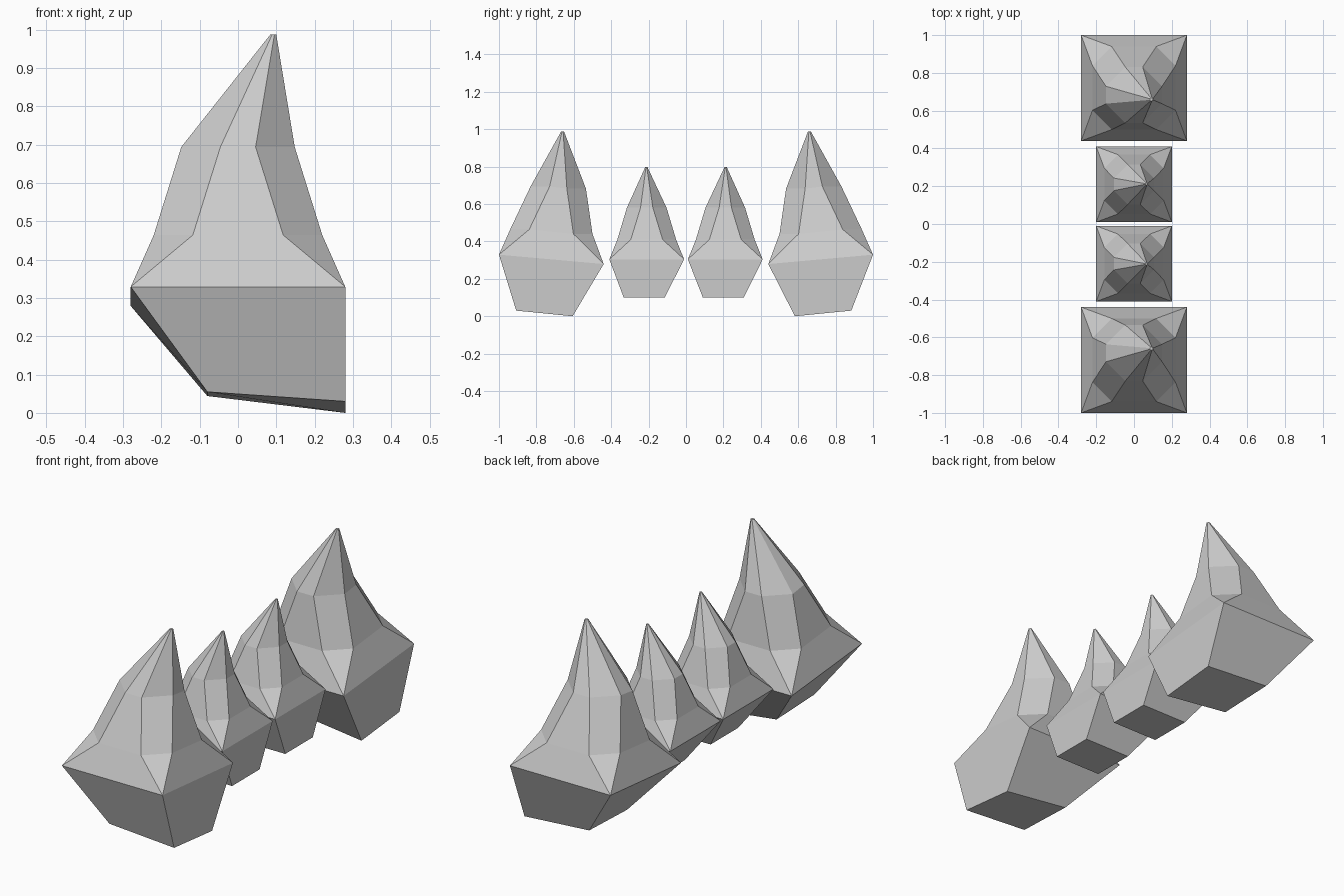
import bpy, bmesh

if "Cube" in bpy.data.objects:
    bpy.data.objects.remove(bpy.data.objects["Cube"])

ORDER = [(1, -1, 0), (1, 1, 0), (1, 1, 1), (-1, 1, 1),
         (-1, 1, 0), (-1, -1, 0), (-1, -1, 1), (1, -1, 1)]


def ring(side, cx, cy, wide, narrow, z, tilt=0):
    """Octagon with chamfered corners; y is measured outward from the centre."""
    pts = []
    for sx, sy, turned in ORDER:
        wx, wy = (narrow, wide) if turned else (wide, narrow)
        pts.append((cx + sx * wx, side * (cy + sy * wy), z + sy * tilt))
    return pts


def spike(name, side, base, rings):
    """Rectangular foot flaring to a square shoulder, then an eight-sided spike."""
    x0, x1, y0, y1, heights = base
    foot = []
    for sx, sy, _ in ORDER:
        foot.append((x1 if sx > 0 else x0, side * (y1 if sy > 0 else y0), heights[sx, sy]))
    bm = bmesh.new()
    loops = [[bm.verts.new(p) for p in pts]
             for pts in [foot] + [ring(side, *r) for r in rings]]
    for a, b in zip(loops, loops[1:]):
        for i in range(8):
            j = (i + 1) % 8
            bm.faces.new((a[i], a[j], b[j], b[i]))
    bm.faces.new(loops[0])
    bm.faces.new(loops[-1])
    # square corners are doubled octagon points: merge them
    bmesh.ops.remove_doubles(bm, verts=bm.verts[:], dist=0.0005)
    bmesh.ops.recalc_face_normals(bm, faces=bm.faces[:])
    mesh = bpy.data.meshes.new(name)
    bm.to_mesh(mesh)
    bm.free()
    bpy.context.collection.objects.link(bpy.data.objects.new(name, mesh))


# cross-sections: centre x, centre y, wide, narrow, z, outward tilt
large = [(0, 0.72, 0.28, 0.28, 0.304, 0.025),
         (0, 0.72, 0.22, 0.118, 0.452, 0.012),
         (0, 0.683, 0.148, 0.046, 0.688, 0.006),
         (0.092, 0.66, 0.008, 0.003, 0.987, 0)]
small = [(0, 0.21, 0.2, 0.2, 0.304, 0),
         (0, 0.21, 0.157, 0.085, 0.41, 0),
         (0, 0.21, 0.106, 0.033, 0.58, 0),
         (0.066, 0.212, 0.006, 0.002, 0.797, 0)]
large_foot = {(-1, 1): 0.055, (1, 1): 0.03, (-1, -1): 0.044, (1, -1): 0.0}
small_foot = {k: 0.1 for k in large_foot}

# the feet sit slightly off the mirror plane
for side, end in ((-1, "front"), (1, "back")):
    off = -side * 0.012
    spike(end + "_large_spike", side,
          (-0.08, 0.28, 0.594 + off, 0.896 + off, large_foot), large)
    spike(end + "_small_spike", side,
          (-0.057, 0.2, 0.102 + off, 0.321 + off, small_foot), small)
